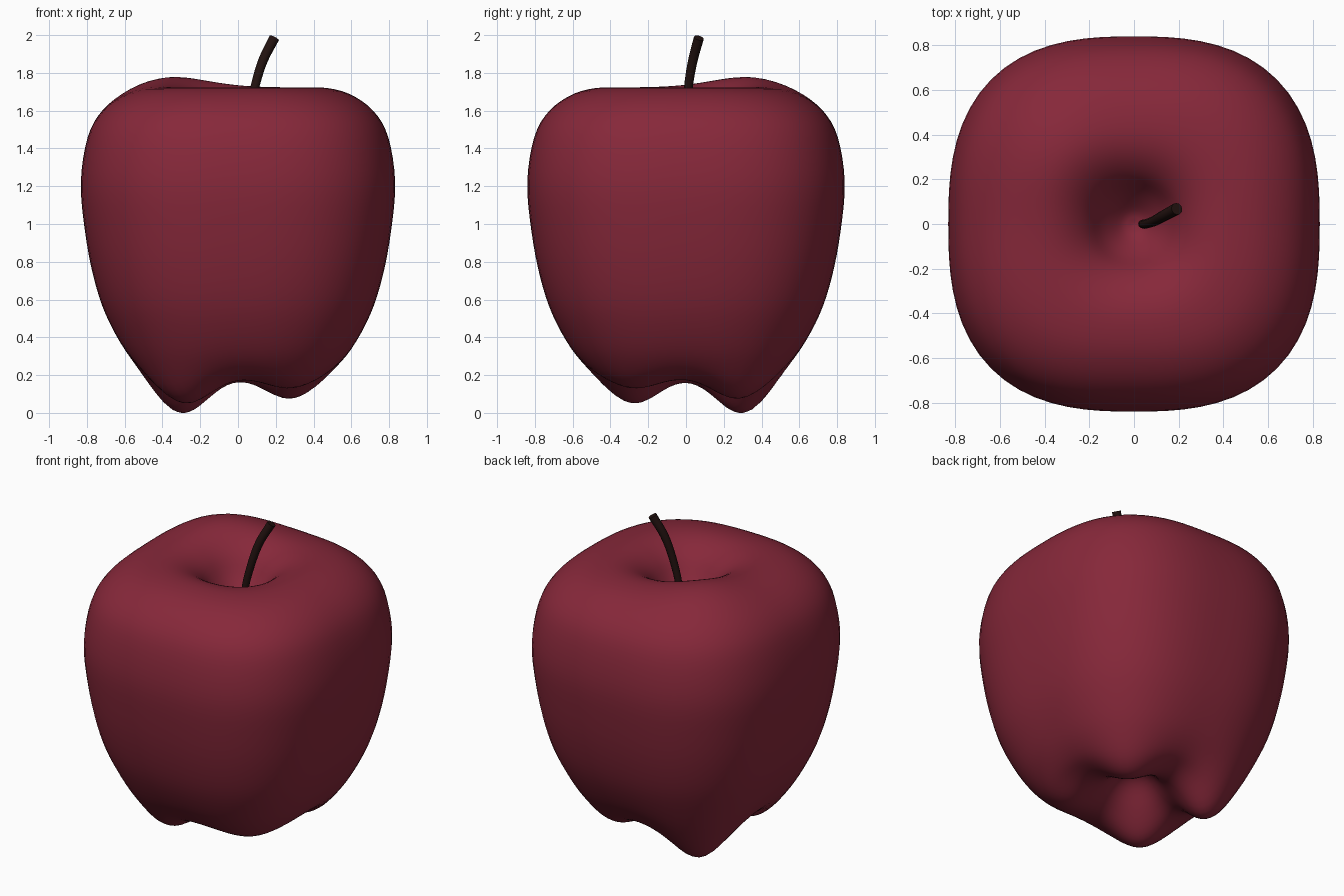
import bpy, math
from mathutils import Vector

if "Cube" in bpy.data.objects:
    bpy.data.objects.remove(bpy.data.objects["Cube"])

SEG = 72


def material(name, rgb):
    m = bpy.data.materials.new(name)
    m.diffuse_color = (*rgb, 1)
    m.use_nodes = True
    m.node_tree.nodes["Principled BSDF"].inputs["Base Color"].default_value = m.diffuse_color
    return m


def skin(name, rings, mat, angle):
    """Join equal rings of points into a closed, smooth tube."""
    n = len(rings[0])
    verts = [p for ring in rings for p in ring]
    faces = [(k * n + i, k * n + (i + 1) % n, (k + 1) * n + (i + 1) % n, (k + 1) * n + i)
             for k in range(len(rings) - 1) for i in range(n)]
    faces.append(tuple(range(n))[::-1])
    faces.append(tuple(range(len(verts) - n, len(verts))))
    me = bpy.data.meshes.new(name)
    me.from_pydata(verts, [], faces)
    me.materials.append(mat)
    ob = bpy.data.objects.new(name, me)
    bpy.context.collection.objects.link(ob)
    bpy.ops.object.select_all(action='DESELECT')
    ob.select_set(True)
    bpy.context.view_layer.objects.active = ob
    bpy.ops.object.shade_smooth_by_angle(angle=math.radians(angle))
    return ob


def spline(points, steps):
    """Catmull-Rom curve through the points."""
    pts = [Vector(p) for p in points]
    pts = [2 * pts[0] - pts[1]] + pts + [2 * pts[-1] - pts[-2]]
    out = []
    for a, b, c, d in zip(pts, pts[1:], pts[2:], pts[3:]):
        for s in range(steps):
            t = s / steps
            out.append(0.5 * (2 * b + (c - a) * t + (2 * a - 5 * b + 4 * c - d) * t * t
                              + (3 * b - a - 3 * c + d) * t ** 3))
    return out + [pts[-2]]


def bump(x, y, cx, cy, width):
    return math.exp(-((x - cx) ** 2 + (y - cy) ** 2) / (2 * width * width))


# Half profile (radius, height) from the bottom hollow up to the stem hollow
PROFILE = [(0.005, 0.34), (0.09, 0.31), (0.19, 0.235), (0.29, 0.2), (0.4, 0.205),
           (0.5, 0.24), (0.6, 0.34), (0.7, 0.52), (0.765, 0.72), (0.81, 0.96),
           (0.832, 1.22), (0.795, 1.46), (0.715, 1.6), (0.585, 1.69), (0.44, 1.722),
           (0.32, 1.705), (0.22, 1.64), (0.14, 1.53), (0.06, 1.45), (0.005, 1.43)]
# Bottom lobes of unequal length: x, y, depth
LOBES = [(-0.3, 0.3, 0.205), (-0.28, -0.28, 0.15), (0.28, 0.28, 0.125), (0.28, -0.28, 0.07)]

# Apple body: squarish rings along the profile, pushed by the lobes
rings = []
for p in spline([(r, z, 0) for r, z in PROFILE], 4):
    r, z = p.x, p.y
    n = 2 + 0.65 * min(1, r / 0.6)          # rounder inside the hollows, squarish outside
    low = max(0, min(1, (0.9 - z) / 0.5))
    high = max(0, min(1, (z - 1.2) / 0.4))
    ring = []
    for i in range(SEG):
        a = 2 * math.pi * i / SEG
        c, s = math.cos(a), math.sin(a)
        k = r / (abs(c) ** n + abs(s) ** n) ** (1 / n)
        x, y, h = k * c, k * s * 1.01, z
        for lx, ly, depth in LOBES:
            h -= low * depth * bump(x, y, lx, ly, 0.14)
        h += high * 0.055 * bump(x, y, -0.34, 0.32, 0.2)   # raised back-left shoulder
        ring.append((x, y, h))
    rings.append(ring)
base = min(v[2] for ring in rings for v in ring)
rings = [[(x, y, z - base) for x, y, z in ring] for ring in rings]
skin("apple_body", rings, material("dark red skin", (0.24, 0.021, 0.042)), 80)

# Curved stem, slightly thicker at its cut end
path = spline([(0.035, 0, 1.38), (0.05, 0, 1.55), (0.088, 0.012, 1.72),
               (0.13, 0.035, 1.86), (0.192, 0.068, 1.985)], 5)
stem = []
for i, p in enumerate(path):
    d = (path[min(i + 1, len(path) - 1)] - path[max(i - 1, 0)]).normalized()
    u = d.cross(Vector((0, 1, 0))).normalized()
    v = d.cross(u)
    rad = 0.019 + 0.008 * i / (len(path) - 1)
    stem.append([p + rad * (math.cos(t * math.pi / 6) * u + math.sin(t * math.pi / 6) * v)
                 for t in range(12)])
skin("stem", stem, material("dark brown", (0.016, 0.006, 0.005)), 40)
